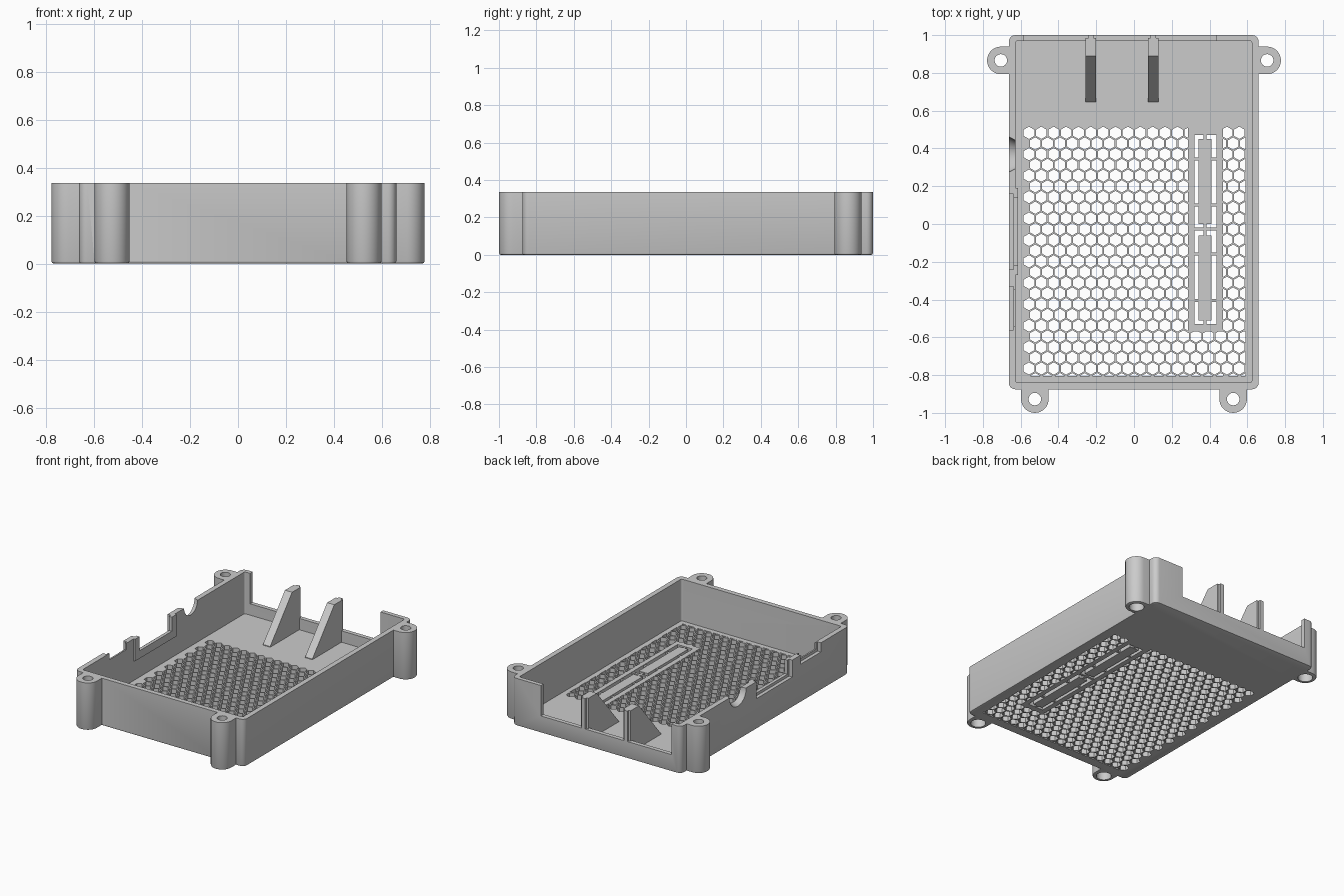
import bpy, bmesh, math
from mathutils import Vector

cube = bpy.data.objects.get("Cube")
if cube:
    bpy.data.objects.remove(cube, do_unlink=True)

HEIGHT, FLOOR = 0.335, 0.04

gray = bpy.data.materials.new("plain gray plastic")
gray.use_nodes = True
color = (0.6, 0.6, 0.6, 1)
gray.diffuse_color = color
gray.node_tree.nodes["Principled BSDF"].inputs["Base Color"].default_value = color


def finish(name, bm):
    bmesh.ops.recalc_face_normals(bm, faces=bm.faces)
    mesh = bpy.data.meshes.new(name)
    bm.to_mesh(mesh)
    bm.free()
    mesh.materials.append(gray)
    obj = bpy.data.objects.new(name, mesh)
    bpy.context.collection.objects.link(obj)
    return obj


def prism(name, outline, depth, chamfer=0):
    """Extrude a closed 3D outline along the depth vector."""
    bm = bmesh.new()
    base = bm.faces.new([bm.verts.new(p) for p in outline])
    rim = list(base.edges)
    ext = bmesh.ops.extrude_face_region(bm, geom=[base], use_keep_orig=True)
    top = [v for v in ext["geom"] if isinstance(v, bmesh.types.BMVert)]
    bmesh.ops.translate(bm, verts=top, vec=depth)
    if chamfer:
        bmesh.ops.bevel(bm, geom=rim, offset=chamfer, segments=2,
                        profile=0.5, affect='EDGES')
    return finish(name, bm)


def box(name, x0, x1, y0, y1, z0, z1):
    pts = [(x0, y0, z0), (x1, y0, z0), (x1, y1, z0), (x0, y1, z0)]
    return prism(name, pts, (0, 0, z1 - z0))


def arc(cx, cy, r, start, end, steps):
    angles = [math.radians(start + (end - start) * i / steps) for i in range(steps + 1)]
    return [(cx + r * math.cos(a), cy + r * math.sin(a), 0) for a in angles]


def rounded(name, x0, x1, y0, y1, r, z0, z1, chamfer=0):
    pts = (arc(x1 - r, y1 - r, r, 0, 90, 6) + arc(x0 + r, y1 - r, r, 90, 180, 6)
           + arc(x0 + r, y0 + r, r, 180, 270, 6) + arc(x1 - r, y0 + r, r, 270, 360, 6))
    return prism(name, [(x, y, z0) for x, y, z in pts], (0, 0, z1 - z0), chamfer)


def cone(name, r1, r2, start, end):
    bm = bmesh.new()
    axis = Vector(end) - Vector(start)
    bmesh.ops.create_cone(bm, cap_ends=True, segments=32, radius1=r1, radius2=r2,
                          depth=axis.length)
    mat = axis.to_track_quat('Z', 'Y').to_matrix().to_4x4()
    mat.translation = (Vector(start) + Vector(end)) / 2
    bmesh.ops.transform(bm, matrix=mat, verts=bm.verts)
    return finish(name, bm)


def combine(target, tool, operation):
    mod = target.modifiers.new("combine", 'BOOLEAN')
    mod.operation, mod.solver, mod.object = operation, 'EXACT', tool
    bpy.context.view_layer.objects.active = target
    bpy.ops.object.modifier_apply(modifier=mod.name)
    bpy.data.objects.remove(tool, do_unlink=True)


def cut(target, tool):
    combine(target, tool, 'DIFFERENCE')


# Tray body with four screw ears
tray = rounded("tray_body", -0.663, 0.66, -0.875, 1, 0.035, 0, HEIGHT, 0.01)
ear_r = 0.073
ears = [(0.705, 0.866, 0), (-0.705, 0.866, 180), (0.525, -0.927, -90), (-0.525, -0.927, -90)]
for x, y, facing in ears:
    out = Vector((math.cos(math.radians(facing)), math.sin(math.radians(facing)), 0))
    curve = arc(x, y, ear_r, facing - 90, facing + 90, 16)
    root = [Vector(curve[-1]) - out * 0.09, Vector(curve[0]) - out * 0.09]
    combine(tray, prism("ear", curve + root, (0, 0, HEIGHT), 0.01), 'UNION')

cut(tray, rounded("cavity", -0.627, 0.624, -0.84, 0.97, 0.012, FLOOR, 1))
for x, y, facing in ears:
    cut(tray, cone("screw_hole", 0.033, 0.033, (x, y, -0.1), (x, y, 0.5)))
    cut(tray, cone("counterbore", 0.048, 0.048, (x, y, -0.1), (x, y, 0.1)))

# Low sill across the back
cut(tray, box("back_opening", -0.585, 0.435, 0.9, 1.1, 0.12, 1))

# Port openings in the right wall, stepped from outside to inside
combine(tray, box("port_lip", -0.64, -0.615, -0.27, 0.19, 0.18, HEIGHT), 'UNION')
cut(tray, cone("round_port", 0.098, 0.068, (-0.67, 0.368, HEIGHT), (-0.615, 0.368, HEIGHT)))
for y0, y1, depth in [(-0.24, 0.16, 0.12), (-0.56, -0.33, 0.065)]:
    cut(tray, box("port_recess", -0.7, -0.638, y0, y1, HEIGHT - depth, 1))
    cut(tray, box("port", -0.7, -0.6, y0 + 0.02, y1 - 0.02, HEIGHT - depth + 0.02, 1))

# Honeycomb vent, trimmed to its rectangle and kept clear of the slot island
X0, X1, Y0, Y1 = -0.59, 0.59, -0.805, 0.515
IX0, IX1, IY = 0.285, 0.47, -0.57
pitch = 0.0655
row_step = pitch * math.sqrt(3) / 2
radius = (pitch - 0.009) / math.sqrt(3)
bm = bmesh.new()
for row in range(25):
    for col in range(20):
        cx = X0 + pitch * (col + 0.5 * (row % 2))+ 0.034
        cy = Y1 - 0.032 - row * row_step
        hexagon = [(cx + radius * math.sin(k * math.pi / 3),
                    cy + radius * math.cos(k * math.pi / 3), -0.05) for k in range(6)]
        bm.faces.new([bm.verts.new(p) for p in hexagon])
planes = [((X0, 0, 0), (-1, 0, 0), True), ((X1, 0, 0), (1, 0, 0), True),
          ((0, Y0, 0), (0, -1, 0), True), ((0, Y1, 0), (0, 1, 0), True),
          ((IX0, 0, 0), (1, 0, 0), False), ((IX1, 0, 0), (1, 0, 0), False),
          ((0, IY, 0), (0, 1, 0), False)]
for co, no, clear in planes:
    bmesh.ops.bisect_plane(bm, geom=bm.verts[:] + bm.edges[:] + bm.faces[:],
                           plane_co=co, plane_no=no, clear_outer=clear)
blocked = []
for f in bm.faces:
    c = f.calc_center_median()
    if (IX0 < c.x < IX1 and c.y > IY) or f.calc_area() < 0.0001:
        blocked.append(f)
bmesh.ops.delete(bm, geom=blocked, context='FACES')
ext = bmesh.ops.extrude_face_region(bm, geom=bm.faces[:], use_keep_orig=True)
bmesh.ops.translate(bm, vec=(0, 0, 0.15),
                    verts=[v for v in ext["geom"] if isinstance(v, bmesh.types.BMVert)])
cut(tray, finish("vent_holes", bm))

# Long slot in the island with two held bars
cut(tray, box("slot", 0.32, 0.437, -0.53, 0.47, -0.1, 0.1))
for name, y0, y1 in [("back_slot_bar", 0.0, 0.45), ("front_slot_bar", -0.51, -0.06)]:
    box(name, 0.341, 0.411, y0, y1, 0, FLOOR)
for i, y in enumerate([0.345, 0.10, -0.027, -0.16, -0.405]):
    box(f"slot_cross_tie_{i + 1}", 0.315, 0.442, y - 0.008, y + 0.008, 0.003, FLOOR - 0.003)
for i, (y0, y1) in enumerate([(0.445, 0.475), (-0.065, 0.005), (-0.535, -0.505)]):
    box(f"slot_end_tie_{i + 1}", 0.368, 0.384, y0, y1, 0.003, FLOOR - 0.003)

# Triangular support fins with a narrow rear rib rising from the sill
for name, x in [("right_fin", -0.256), ("left_fin", 0.074)]:
    side = [(0.645, FLOOR - 0.01), (0.645, FLOOR + 0.005), (0.89, HEIGHT),
            (0.985, HEIGHT), (0.985, FLOOR - 0.01)]
    prism(name, [(x, y, z) for y, z in side], (0.056, 0, 0))
    box(name + "_rear_rib", x + 0.014, x + 0.042, 0.98, 1, 0.1, HEIGHT)

# Smooth the rounded walls, keep hard edges
bpy.ops.object.select_all(action='DESELECT')
tray.select_set(True)
bpy.context.view_layer.objects.active = tray
bpy.ops.object.shade_smooth_by_angle(angle=math.radians(30))
